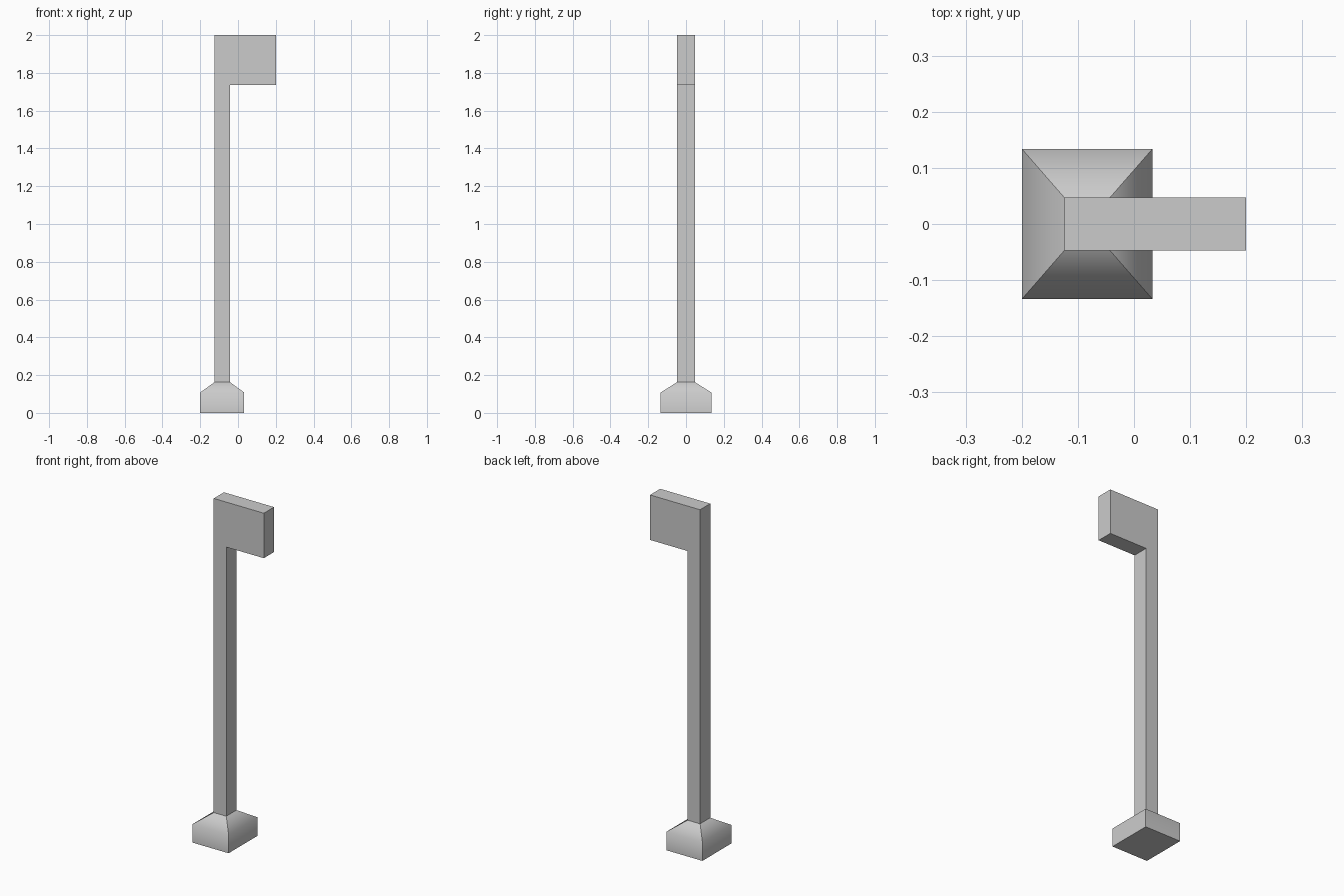
import bpy
import bmesh
from mathutils import Vector

if "Cube" in bpy.data.objects:
    bpy.data.objects.remove(bpy.data.objects["Cube"])

POST_L, POST_R, POST_Y = -0.124, -0.043, 0.047
POST_CX = (POST_L + POST_R) / 2
FOOT_TOP = 0.163


def finish(bm, name):
    bmesh.ops.recalc_face_normals(bm, faces=bm.faces)
    mesh = bpy.data.meshes.new(name)
    bm.to_mesh(mesh)
    bm.free()
    obj = bpy.data.objects.new(name, mesh)
    bpy.context.collection.objects.link(obj)
    return obj


# Footing: stacked rectangular rings, open where the post meets it
bm = bmesh.new()
rings = []
for hx, hy, z in [(0.1165, 0.134, 0), (0.1165, 0.134, 0.108),
                  ((POST_R - POST_L) / 2, POST_Y, FOOT_TOP)]:
    rings.append([bm.verts.new((POST_CX + sx * hx, sy * hy, z))
                  for sx, sy in [(-1, -1), (1, -1), (1, 1), (-1, 1)]])
bm.faces.new(rings[0][::-1])
for low, high in zip(rings, rings[1:]):
    for i in range(4):
        j = (i + 1) % 4
        bm.faces.new((low[i], low[j], high[j], high[i])).smooth = True
# Only the shoulder blends softly; every other edge stays crisp
for e in bm.edges:
    e.smooth = all(v in rings[1] for v in e.verts)
finish(bm, "footing")

# Post and flag-shaped head: one L profile extruded in y
bm = bmesh.new()
profile = [(POST_L, FOOT_TOP), (POST_R, FOOT_TOP), (POST_R, 1.737),
           (0.2, 1.737), (0.2, 2.0), (POST_L, 2.0)]
face = bm.faces.new([bm.verts.new((x, -POST_Y, z)) for x, z in profile])
ext = bmesh.ops.extrude_face_region(bm, geom=[face], use_keep_orig=True)
moved = [g for g in ext["geom"] if isinstance(g, bmesh.types.BMVert)]
bmesh.ops.translate(bm, verts=moved, vec=Vector((0, 2 * POST_Y, 0)))
# Leave the hidden joint with the footing open
joint = [f for f in bm.faces if all(abs(v.co.z - FOOT_TOP) < 1e-4 for v in f.verts)]
bmesh.ops.recalc_face_normals(bm, faces=bm.faces)
bmesh.ops.delete(bm, geom=joint, context="FACES")
finish(bm, "post_and_head")
